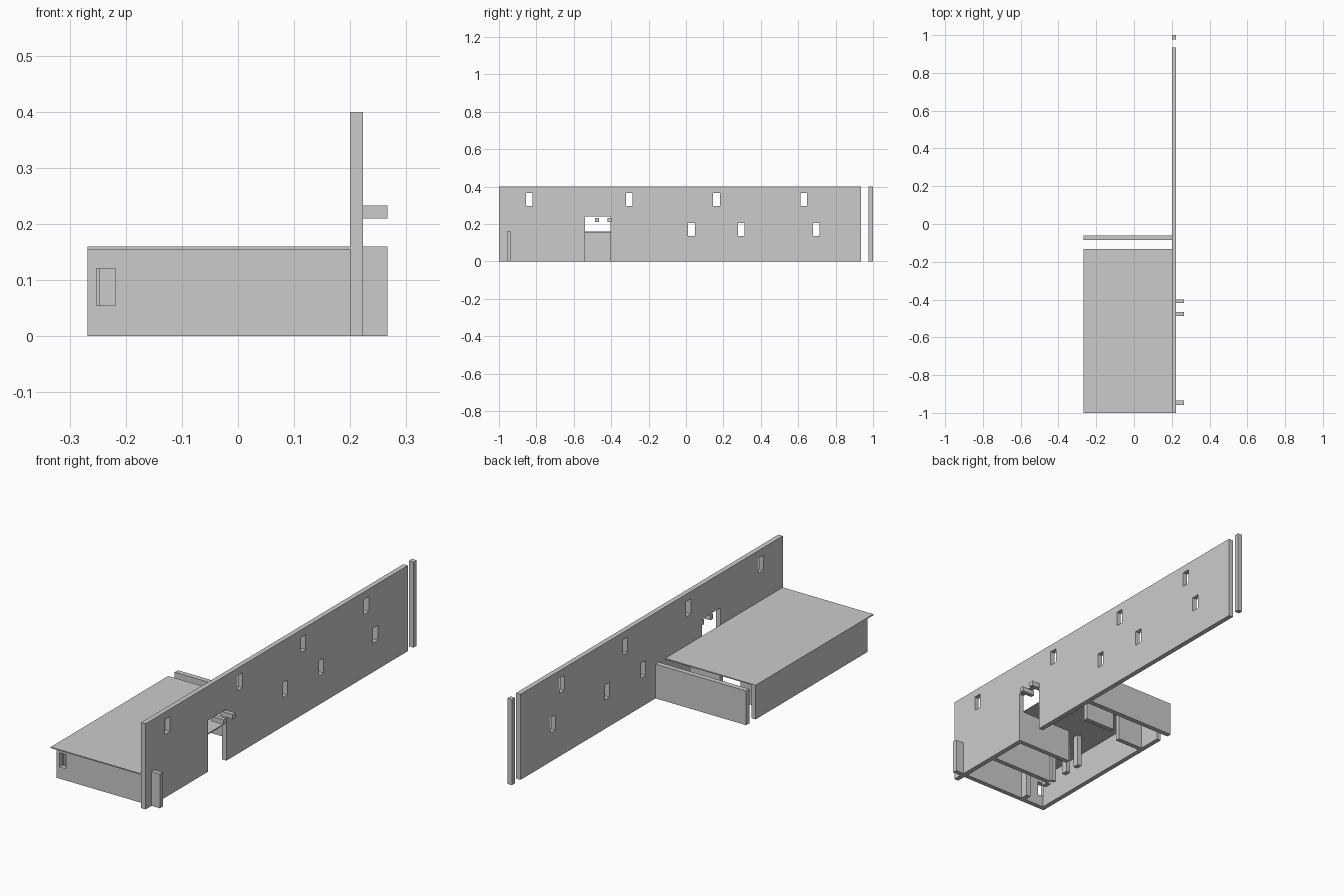
import bpy

if "Cube" in bpy.data.objects:
    bpy.data.objects.remove(bpy.data.objects["Cube"])


def box(name, x, y, z):
    """Box from (min, max) ranges on each axis."""
    verts = [(a, b, c) for a in x for b in y for c in z]
    faces = [(0, 1, 3, 2), (4, 6, 7, 5), (0, 4, 5, 1),
             (2, 3, 7, 6), (0, 2, 6, 4), (1, 5, 7, 3)]
    mesh = bpy.data.meshes.new(name)
    mesh.from_pydata(verts, [], faces)
    ob = bpy.data.objects.new(name, mesh)
    bpy.context.collection.objects.link(ob)
    return ob


def cut(ob, x, y, z):
    """Cut a box-shaped opening out of a wall."""
    cutter = box("opening_cutter", x, y, z)
    mod = ob.modifiers.new("opening", 'BOOLEAN')
    mod.operation, mod.solver, mod.object = 'DIFFERENCE', 'EXACT', cutter
    bpy.context.view_layer.objects.active = ob
    bpy.ops.object.modifier_apply(modifier=mod.name)
    bpy.data.objects.remove(cutter)


LEFT, WALL_IN, WALL_OUT, FIN = -0.268, 0.2, 0.223, 0.266
TOP, LOW, T = 0.4, 0.16, 0.022
CEIL = 0.155

# Long tall wall with its detached end post
wall = box("long_wall", (WALL_IN, WALL_OUT), (-1, 0.935), (0, TOP))
box("end_post", (WALL_IN, WALL_OUT), (0.977, 1), (0, TOP))

# Two staggered rows of small windows and the entrance
rows = [(0.33, (-0.838, -0.303, 0.163, 0.63)), (0.17, (0.03, 0.296, 0.697))]
for zc, centres in rows:
    for yc in centres:
        cut(wall, (0.15, 0.28), (yc - 0.018, yc + 0.018), (zc - 0.035, zc + 0.035))
cut(wall, (0.15, 0.28), (-0.54, -0.404), (-0.1, 0.24))

# Beams over the entrance
for yc in (-0.476, -0.409):
    box("entrance_beam", (WALL_IN, FIN), (yc - 0.01, yc + 0.01), (0.21, 0.233))

# Low house: roof, front wall running through to a fin, left and back walls
box("roof", (LEFT, WALL_IN), (-1, -0.132), (CEIL, LOW))
front = box("front_wall", (LEFT, WALL_IN), (-0.957, -0.935), (0, CEIL))
cut(front, (-0.252, -0.218), (-1.05, -0.9), (0.055, 0.121))
box("front_fin", (WALL_OUT, FIN), (-0.957, -0.935), (0, LOW))
box("left_wall", (LEFT, LEFT + T), (-0.935, -0.132), (0, CEIL))
box("back_wall", (LEFT, WALL_IN), (-0.085, -0.061), (0, LOW))

# Room partitions running across the house: x range and y start
for x0, x1, y in [(-0.07, WALL_IN, -0.562), (-0.12, WALL_IN, -0.757),
                  (-0.04, 0.115, -0.215), (LEFT + T, -0.113, -0.262)]:
    box("cross_partition", (x0, x1), (y, y + T), (0, CEIL))

# Corridor wall pieces with doorways between them: y ranges
for y0, y1 in [(-0.935, -0.9), (-0.79, -0.757), (-0.735, -0.72),
               (-0.65, -0.62), (-0.57, -0.54)]:
    box("corridor_partition", (-0.142, -0.12), (y0, y1), (0, CEIL))
